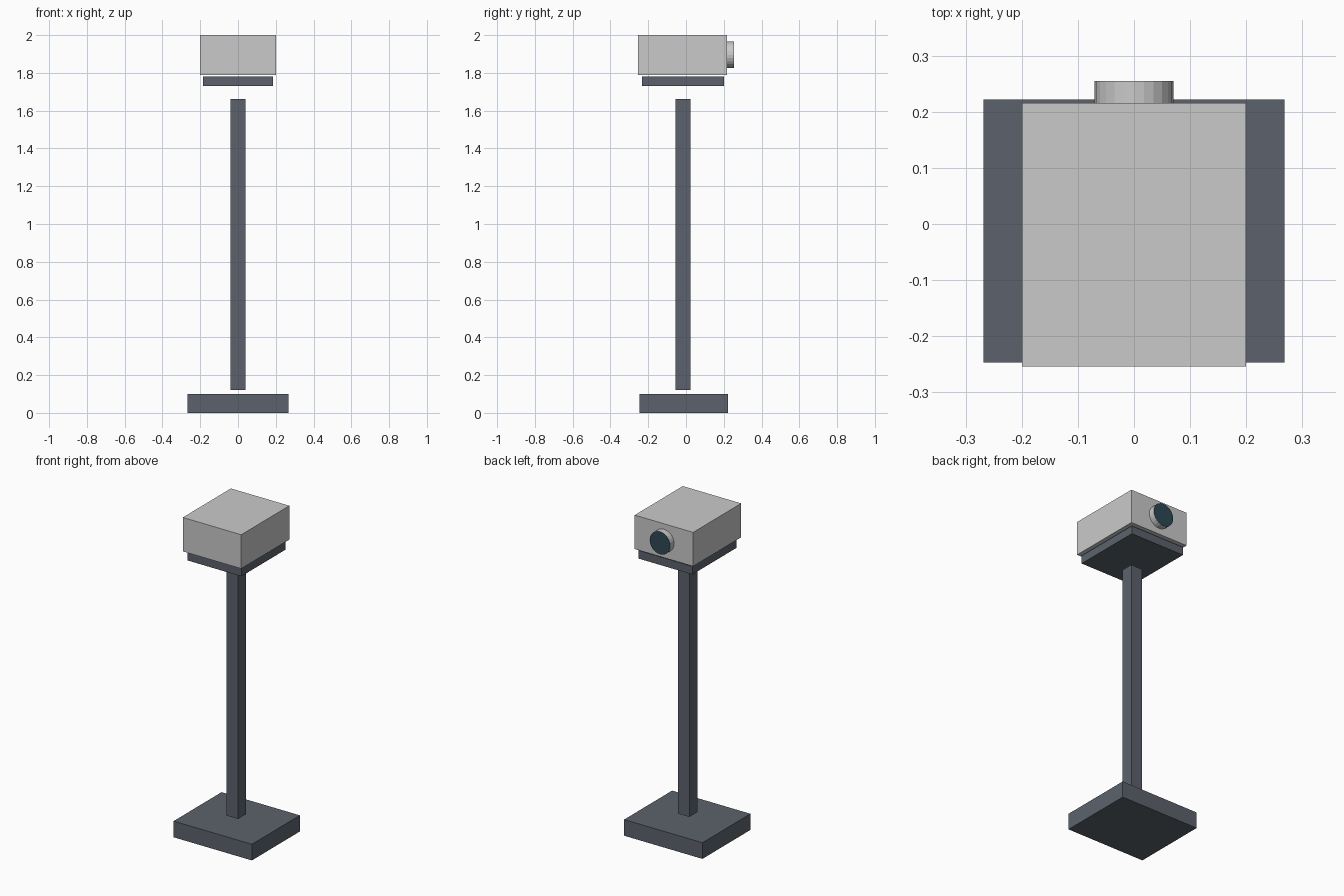
import bpy
import math
from mathutils import Matrix

if "Cube" in bpy.data.objects:
    bpy.data.objects.remove(bpy.data.objects["Cube"])


def material(name, rgb):
    m = bpy.data.materials.new(name)
    m.diffuse_color = (*rgb, 1)
    m.use_nodes = True
    m.node_tree.nodes["Principled BSDF"].inputs["Base Color"].default_value = m.diffuse_color
    return m


light_grey = material("light grey", (0.59, 0.59, 0.59))
slate = material("slate grey", (0.107, 0.124, 0.150))
dark_teal = material("dark teal", (0.027, 0.065, 0.085))


def box(name, x, y, z, mat):
    """Box spanning the (min, max) pairs x, y and z."""
    bpy.ops.mesh.primitive_cube_add(size=1)
    ob = bpy.context.object
    ob.name = name
    centre = [(a + b) / 2 for a, b in (x, y, z)]
    size = [b - a for a, b in (x, y, z)]
    ob.data.transform(Matrix.Translation(centre) @ Matrix.Diagonal((*size, 1)))
    ob.data.materials.append(mat)
    return ob


# Stand
box("base", (-0.268, 0.268), (-0.247, 0.222), (0, 0.10), slate)
box("pole", (-0.039, 0.039), (-0.055, 0.023), (0.122, 1.663), slate)
box("mounting_plate", (-0.185, 0.185), (-0.232, 0.202), (1.73, 1.78), slate)

# Head
box("housing", (-0.2, 0.2), (-0.254, 0.216), (1.79, 2.0), light_grey)

# Lens barrel with its outward face in dark glass
bpy.ops.mesh.primitive_cylinder_add(vertices=24, radius=0.07, depth=0.040)
lens = bpy.context.object
lens.name = "lens"
lens.data.transform(Matrix.Translation((0, 0.235, 1.896))
                    @ Matrix.Rotation(math.radians(90), 4, 'X'))
lens.data.materials.append(light_grey)
lens.data.materials.append(dark_teal)
for face in lens.data.polygons:
    if len(face.vertices) > 4 and face.center.y > 0.235:
        face.material_index = 1
